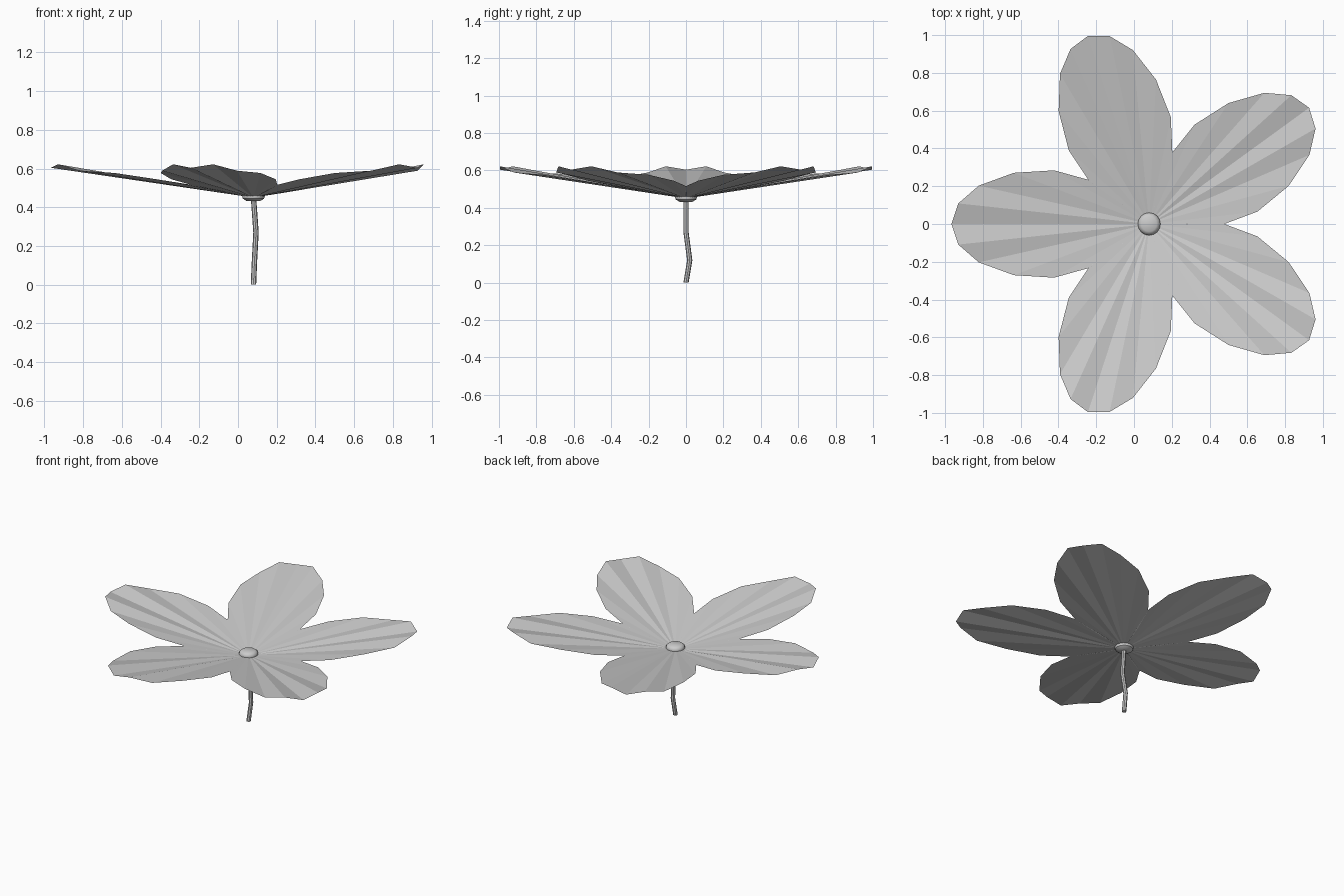
import bpy, bmesh, math
from mathutils import Matrix, Vector

cube = bpy.data.objects.get("Cube")
if cube:
    bpy.data.objects.remove(cube, do_unlink=True)

CENTRE = Vector((0.08, 0, 0))

grey = bpy.data.materials.new("plain grey")
grey.use_nodes = True
grey.diffuse_color = (0.6, 0.6, 0.6, 1)
grey.node_tree.nodes["Principled BSDF"].inputs["Base Color"].default_value = (0.6, 0.6, 0.6, 1)


def finish(name, bm, smooth=False):
    mesh = bpy.data.meshes.new(name)
    bm.to_mesh(mesh)
    bm.free()
    mesh.materials.append(grey)
    obj = bpy.data.objects.new(name, mesh)
    bpy.context.collection.objects.link(obj)
    if smooth:
        bpy.ops.object.select_all(action='DESELECT')
        obj.select_set(True)
        bpy.context.view_layer.objects.active = obj
        bpy.ops.object.shade_smooth_by_angle(angle=math.radians(40))
    return obj


# Petals: pleated fans, outline given as (along, across, height)
HALF = [(0.15, 0.115, 0.48), (0.315, 0.232, 0.515), (0.503, 0.284, 0.545),
        (0.716, 0.271, 0.577), (0.902, 0.203, 0.589), (1.01, 0.109, 0.622)]
TIP = (1.047, 0, 0.604)
OUTLINE = HALF + [TIP] + [(a, -w, z) for a, w, z in reversed(HALF)]


def petal(name, angle):
    bm = bmesh.new()
    place = Matrix.Translation(CENTRE) @ Matrix.Rotation(angle, 4, 'Z')
    base = bm.verts.new(place @ Vector((0.0, 0, 0.45)))
    rim = [bm.verts.new(place @ Vector(p)) for p in OUTLINE]
    for a, b in zip(rim, rim[1:]):
        bm.faces.new((base, b, a))
    return finish(name, bm)


for i in range(5):
    petal(f"petal_{i + 1}", math.radians(36 + 72 * i))


# Flower centre: a small lathed bead
def lathe(name, profile, sides):
    bm = bmesh.new()
    rings = []
    for r, z in profile:
        rings.append([bm.verts.new(CENTRE + Vector((r * math.cos(t), r * math.sin(t), z)))
                      for t in (math.tau * k / sides for k in range(sides))])
    for lo, hi in zip(rings, rings[1:]):
        for k in range(sides):
            n = (k + 1) % sides
            bm.faces.new((lo[k], lo[n], hi[n], hi[k]))
    bm.faces.new(reversed(rings[0]))
    bm.faces.new(rings[-1])
    return finish(name, bm, True)


lathe("flower_centre", [(0.035, 0.432), (0.055, 0.445), (0.06, 0.462),
                        (0.055, 0.476), (0.04, 0.486)], 16)

# Stem: gently bent tube
STEM = [(0.08, 0, 0), (0.085, 0.02, 0.12), (0.093, 0, 0.27), (0.08, 0, 0.45)]
SIDES = 8
bm = bmesh.new()
rings = []
for x, y, z in STEM:
    rings.append([bm.verts.new((x + 0.014 * math.cos(t), y + 0.014 * math.sin(t), z))
                  for t in (math.tau * k / SIDES for k in range(SIDES))])
for lo, hi in zip(rings, rings[1:]):
    for k in range(SIDES):
        n = (k + 1) % SIDES
        bm.faces.new((lo[k], lo[n], hi[n], hi[k]))
bm.faces.new(reversed(rings[0]))
bm.faces.new(rings[-1])
finish("stem", bm, True)
